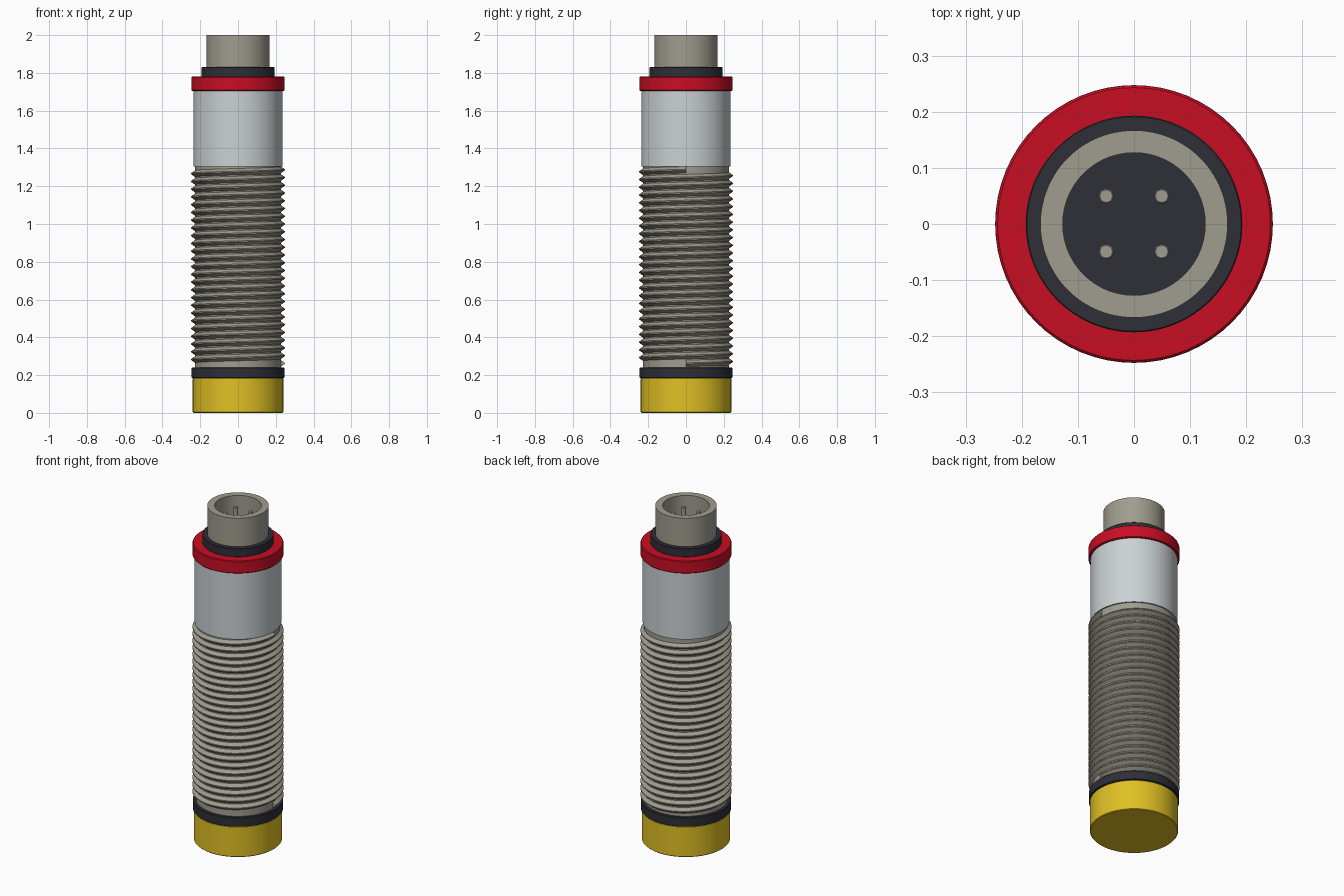
import bpy, bmesh, math

if "Cube" in bpy.data.objects:
    bpy.data.objects.remove(bpy.data.objects["Cube"])

SEG = 96


def material(name, rgb):
    lin = [((c / 255 + 0.055) / 1.055) ** 2.4 for c in rgb]
    m = bpy.data.materials.new(name)
    m.diffuse_color = (*lin, 1)
    m.use_nodes = True
    m.node_tree.nodes["Principled BSDF"].inputs["Base Color"].default_value = m.diffuse_color
    return m


yellow = material("yellow", (224, 193, 36))
black = material("dark_grey", (46, 47, 55))
metal = material("nickel", (160, 156, 143))
silver = material("silver", (203, 209, 211))
red = material("red", (200, 14, 36))


def finish(bm, name, mat):
    bmesh.ops.recalc_face_normals(bm, faces=bm.faces)
    me = bpy.data.meshes.new(name)
    bm.to_mesh(me)
    bm.free()
    me.materials.append(mat)
    ob = bpy.data.objects.new(name, me)
    bpy.context.collection.objects.link(ob)
    bpy.ops.object.select_all(action='DESELECT')
    ob.select_set(True)
    bpy.context.view_layer.objects.active = ob
    bpy.ops.object.shade_smooth_by_angle(angle=math.radians(30))
    return ob


def lathe(name, profile, mat, seg=SEG, centre=(0, 0)):
    """Revolve (radius, z) points; points on the axis become caps."""
    bm = bmesh.new()
    rings = []
    for r, z in profile:
        if r == 0:
            rings.append(None)
            continue
        rings.append([bm.verts.new((centre[0] + r * math.cos(2 * math.pi * i / seg),
                                    centre[1] + r * math.sin(2 * math.pi * i / seg), z))
                      for i in range(seg)])
    for a, b in zip(rings, rings[1:]):
        if a and b:
            for i in range(seg):
                j = (i + 1) % seg
                bm.faces.new((a[i], a[j], b[j], b[i]))
        else:
            bm.faces.new(a or b)
    return finish(bm, name, mat)


def drum(name, r, z0, z1, mat, bevel=0.0, **kw):
    if bevel:
        pts = [(0, z0), (r - bevel, z0), (r, z0 + bevel),
               (r, z1 - bevel), (r - bevel, z1), (0, z1)]
    else:
        pts = [(0, z0), (r, z0), (r, z1), (0, z1)]
    return lathe(name, pts, mat, **kw)


# Stacked body sections
drum("sensing_cap", 0.24, 0, 0.185, yellow, 0.004)
drum("lower_seal_ring", 0.246, 0.185, 0.24, black, 0.003)
drum("threaded_core", 0.228, 0.24, 1.305, metal)
drum("plain_sleeve", 0.236, 1.305, 1.705, silver)
drum("red_collar", 0.247, 1.705, 1.78, red, 0.004)
drum("upper_seal_ring", 0.193, 1.78, 1.83, black, 0.002)

# Helical thread ridge, starting and ending on the +x side
PITCH, TURNS, STEPS = 0.041, 25, 64
section = [(0.225, -0.0195), (0.2475, -0.003), (0.2475, 0.003), (0.225, 0.0195)]
bm = bmesh.new()
previous = None
for i in range(TURNS * STEPS + 1):
    t = i / STEPS
    a = 2 * math.pi * t
    ring = [bm.verts.new((r * math.cos(a), r * math.sin(a), 0.262 + PITCH * t + dz))
            for r, dz in section]
    if previous:
        for k in range(4):
            n = (k + 1) % 4
            bm.faces.new((previous[k], previous[n], ring[n], ring[k]))
    else:
        bm.faces.new(ring)
    previous = ring
bm.faces.new(previous)
finish(bm, "thread_ridge", metal)

# Plug socket: open tube with insulating floor and four pins
lathe("plug_shell", [(0.127, 1.83), (0.167, 1.83), (0.167, 2.0),
                     (0.127, 2.0), (0.127, 1.83)], metal)
drum("socket_floor", 0.127, 1.82, 1.84, black)
for sx in (-1, 1):
    for sy in (-1, 1):
        drum("contact_pin", 0.013, 1.835, 1.96, metal, 0.002, seg=20,
             centre=(sx * 0.0495, sy * 0.0495))
